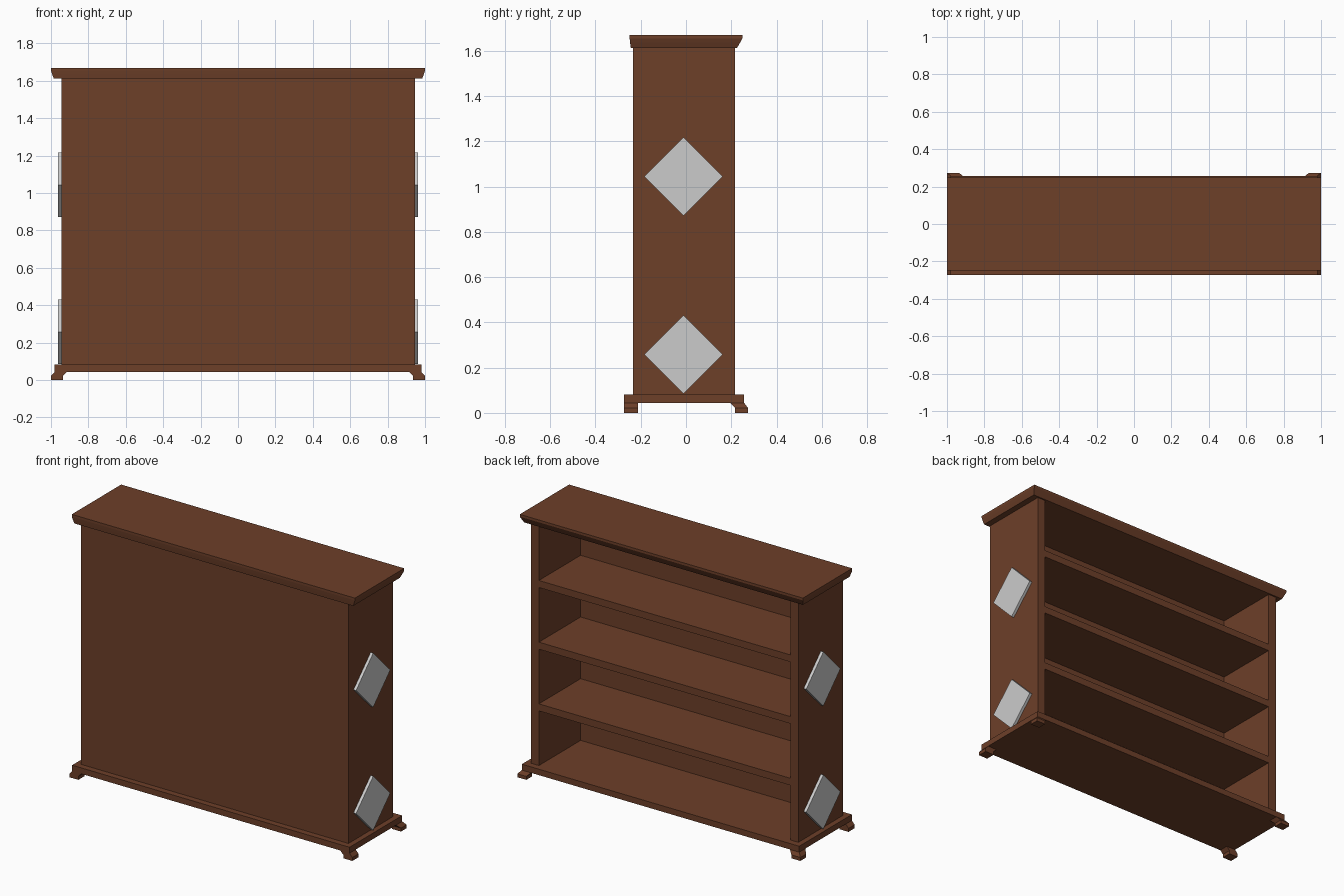
import bpy, math

if "Cube" in bpy.data.objects:
    bpy.data.objects.remove(bpy.data.objects["Cube"])

wood = bpy.data.materials.new("dark_wood")
wood.diffuse_color = (0.153, 0.05, 0.022, 1)
wood.use_nodes = True
wood.node_tree.nodes["Principled BSDF"].inputs["Base Color"].default_value = wood.diffuse_color


def loft(name, layers, mat=wood):
    """Stack of rectangles (x0, x1, y0, y1, z) joined into a closed solid."""
    verts, faces = [], []
    for x0, x1, y0, y1, z in layers:
        verts += [(x0, y0, z), (x1, y0, z), (x1, y1, z), (x0, y1, z)]
    for k in range(len(layers) - 1):
        a = 4 * k
        for i in range(4):
            j = (i + 1) % 4
            faces.append((a + i, a + j, a + 4 + j, a + 4 + i))
    n = len(verts)
    faces += [(3, 2, 1, 0), (n - 4, n - 3, n - 2, n - 1)]
    mesh = bpy.data.meshes.new(name)
    mesh.from_pydata(verts, [], faces)
    obj = bpy.data.objects.new(name, mesh)
    bpy.context.collection.objects.link(obj)
    if mat:
        mesh.materials.append(mat)
    return obj


def box(name, x0, x1, y0, y1, z0, z1):
    return loft(name, [(x0, x1, y0, y1, z0), (x0, x1, y0, y1, z1)])


def mirror_x(obj):
    obj.modifiers.new("mirror", 'MIRROR').use_axis[0] = True
    return obj


W, SIDE = 0.945, 0.057            # carcass half width, side thickness
FRONT, BACK = -0.235, 0.216       # carcass depth range
Z0, Z1 = 0.082, 1.613             # carcass height range
SHELF = 0.045

# Plinth and moulded top
box("base_plate", -0.98, 0.98, -0.274, 0.257, 0.044, Z0)
loft("top_board", [(-0.985, 0.985, -0.244, 0.226, Z1),
                   (-0.994, 0.994, -0.247, 0.239, 1.636),
                   (-1, 1, -0.249, 0.249, 1.654),
                   (-1, 1, -0.249, 0.249, 1.669)])

# Carcass: sides, closed panel, shelves
mirror_x(box("side_panel", W - SIDE, W, FRONT, BACK, Z0, Z1))
box("closed_panel", -W + SIDE, W - SIDE, FRONT, FRONT + 0.03, Z0, Z1)
gap = (Z1 - Z0 - 3 * SHELF) / 4
for i in range(3):
    z = Z0 + gap * (i + 1) + SHELF * i
    box(f"shelf_{i + 1}", -W + SIDE, W - SIDE, FRONT + 0.03, BACK, z, z + SHELF)

# Bracket feet, flared outward at the bottom
mirror_x(loft("rear_foot", [(0.936, 1, 0.217, 0.274, 0),
                            (0.936, 1, 0.217, 0.274, 0.022),
                            (0.915, 0.98, 0.195, 0.257, 0.044)]))
mirror_x(loft("front_foot", [(0.936, 1, -0.274, -0.212, 0),
                             (0.936, 1, -0.274, -0.212, 0.022),
                             (0.915, 0.98, -0.274, -0.212, 0.044)]))

# Diamond plates on both sides
h = 0.173 / math.sqrt(2)
for label, z in (("lower", 0.258), ("upper", 1.044)):
    plate = loft(f"{label}_diamond_plate", [(-0.01, 0.018, -h, h, -h),
                                            (-0.01, 0.018, -h, h, h)], None)
    for v in plate.data.vertices:
        y, zz = v.co.y, v.co.z
        c = math.sqrt(0.5)
        v.co = (v.co.x + W, (y - zz) * c - 0.011, (y + zz) * c + z)
    mirror_x(plate)
